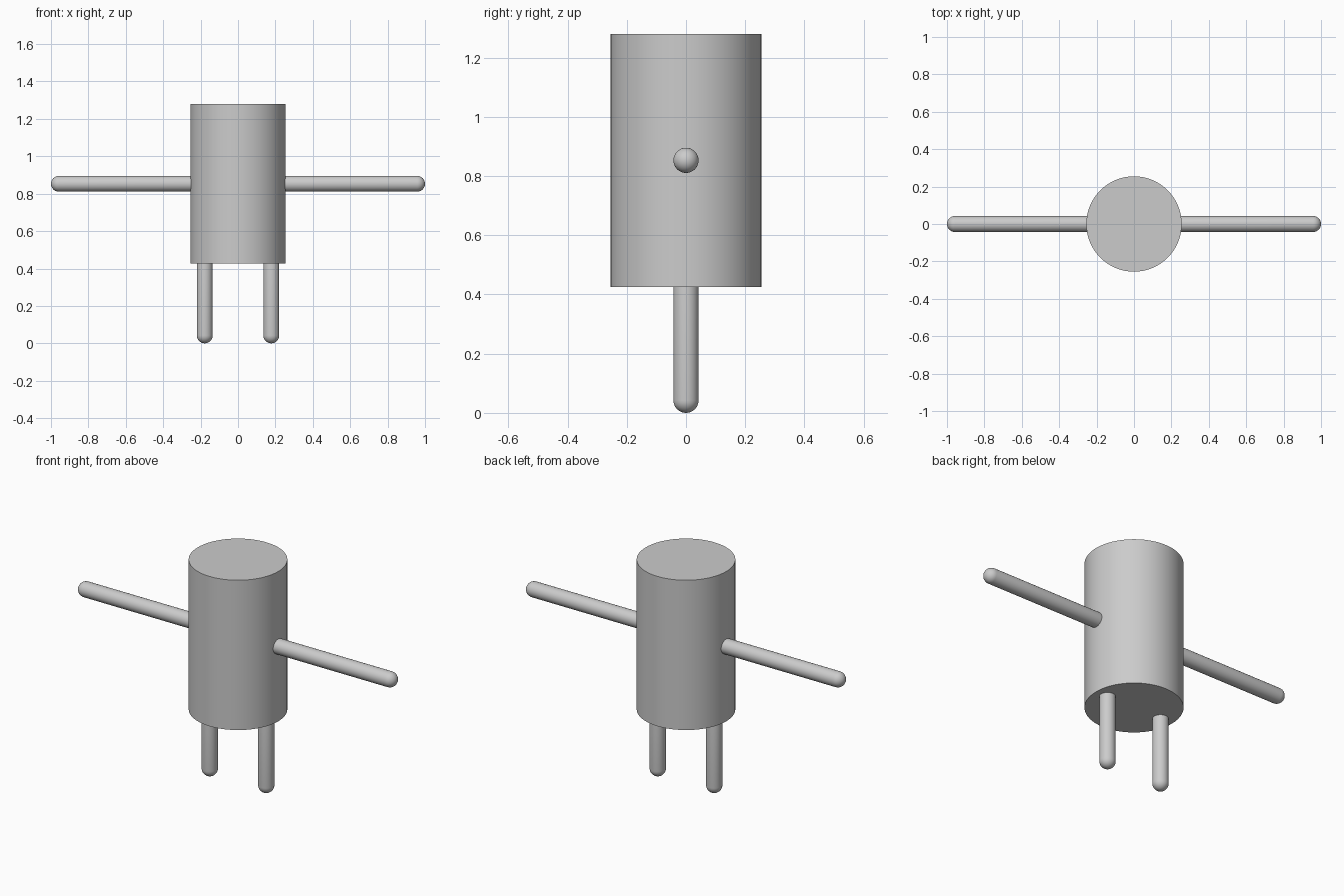
import bpy
import bmesh
from math import sin, cos, pi
from mathutils import Matrix, Vector

cube = bpy.data.objects.get("Cube")
if cube:
    bpy.data.objects.remove(cube, do_unlink=True)

# One plain grey for the whole figure
grey = bpy.data.materials.new("light grey")
grey.use_nodes = True
colour = (0.6, 0.6, 0.6, 1)
grey.diffuse_color = colour
grey.node_tree.nodes["Principled BSDF"].inputs["Base Color"].default_value = colour


def lathe(name, profile, location, rotation=None, steps=48):
    """Spin a (radius, height) profile about z, then turn and place it."""
    bm = bmesh.new()
    verts = [bm.verts.new((r, 0, z)) for r, z in profile]
    edges = [bm.edges.new(pair) for pair in zip(verts, verts[1:])]
    bmesh.ops.spin(bm, geom=verts + edges, cent=(0, 0, 0), axis=(0, 0, 1),
                   angle=2 * pi, steps=steps)
    bmesh.ops.remove_doubles(bm, verts=bm.verts, dist=1e-5)
    bmesh.ops.recalc_face_normals(bm, faces=bm.faces)
    if rotation:
        bm.transform(rotation)
    mesh = bpy.data.meshes.new(name)
    bm.to_mesh(mesh)
    bm.free()
    mesh.materials.append(grey)
    obj = bpy.data.objects.new(name, mesh)
    obj.location = location
    bpy.context.collection.objects.link(obj)
    bpy.ops.object.select_all(action="DESELECT")
    obj.select_set(True)
    bpy.context.view_layer.objects.active = obj
    bpy.ops.object.shade_smooth_by_angle()
    return obj


def capsule(name, radius, start, end, rings=8):
    """Rod with hemispherical ends; start and end are its outer tips."""
    start, end = Vector(start), Vector(end)
    axis = end - start
    half = axis.length / 2 - radius
    arc = [i * pi / 2 / rings for i in range(rings + 1)]
    top = [(radius * cos(a), half + radius * sin(a)) for a in arc]
    top[-1] = (0, half + radius)
    bottom = [(r, -z) for r, z in reversed(top)]
    turn = Vector((0, 0, 1)).rotation_difference(axis).to_matrix().to_4x4()
    return lathe(name, bottom + top, (start + end) / 2, turn, steps=32)


# Body: upright drum with flat ends
body_r, body_low, body_high = 0.255, 0.426, 1.28
lathe("body", [(0, body_low), (body_r, body_low), (body_r, body_high), (0, body_high)],
      (0, 0, 0), steps=64)

# Arms and legs: rounded rods, mirrored left and right
limb_r, arm_z, leg_x = 0.0425, 0.853, 0.178
for side, sign in (("left", 1), ("right", -1)):
    capsule(side + "_arm", limb_r, (sign * 0.16, 0, arm_z), (sign, 0, arm_z))
    capsule(side + "_leg", limb_r, (sign * leg_x, 0, 0.5), (sign * leg_x, 0, 0))
